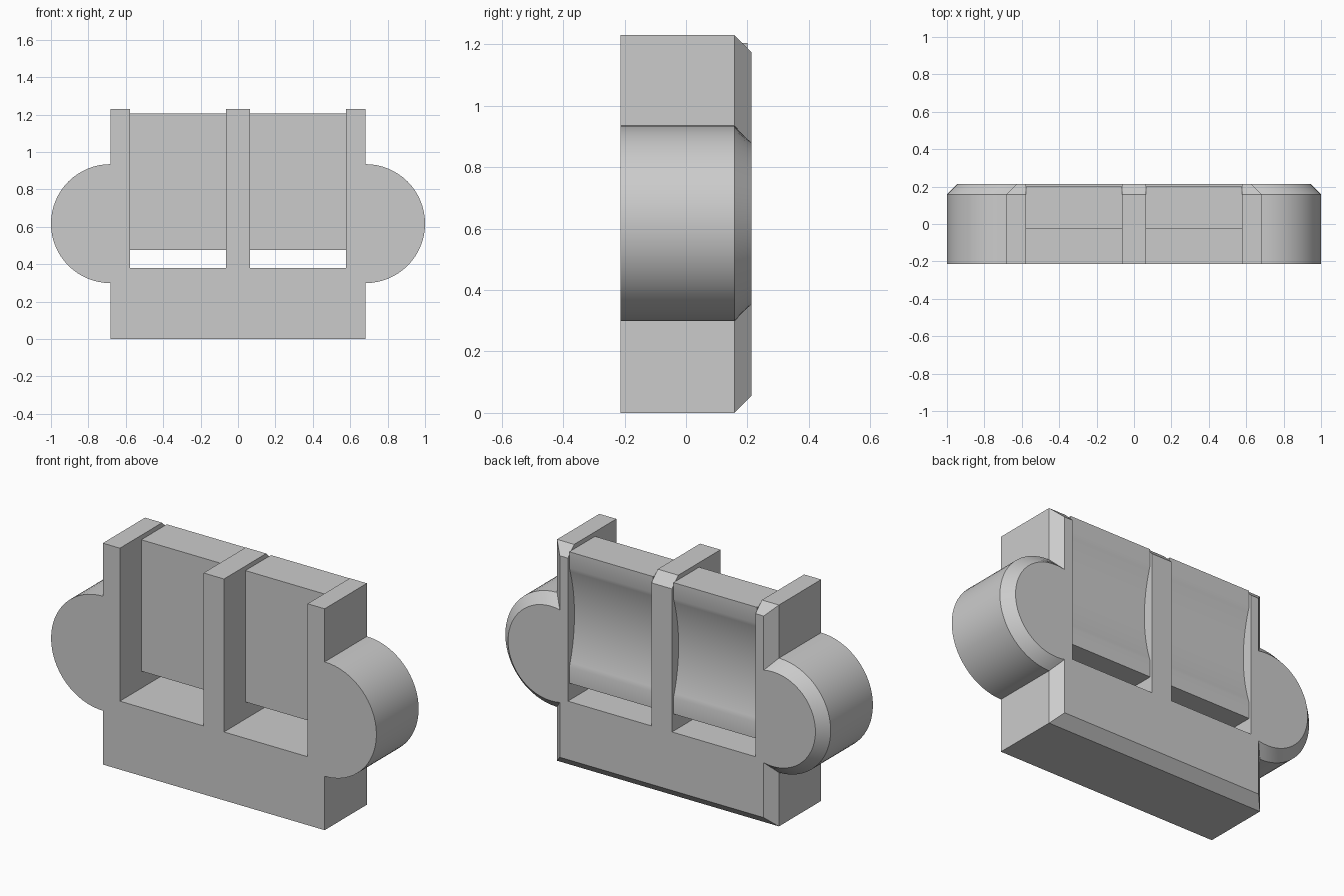
import bpy, bmesh
from math import acos, asin, cos, sin, pi

if "Cube" in bpy.data.objects:
    bpy.data.objects.remove(bpy.data.objects["Cube"])

HALF_W, HEIGHT, DEPTH = 0.682, 1.23, 0.213
BEVEL, EAR_R, EAR_Z = 0.055, 0.318, 0.617
SLOT_IN, SLOT_OUT, SLOT_Z = 0.063, 0.577, 0.38


def loft(name, rings):
    """Closed solid through matching point rings, capped at both ends."""
    bm = bmesh.new()
    loops = [[bm.verts.new(p) for p in ring] for ring in rings]
    n = len(loops[0])
    for a, b in zip(loops, loops[1:]):
        for i in range(n):
            j = (i + 1) % n
            bm.faces.new((a[i], a[j], b[j], b[i]))
    bm.faces.new(loops[0])
    bm.faces.new(loops[-1])
    bmesh.ops.recalc_face_normals(bm, faces=bm.faces)
    mesh = bpy.data.meshes.new(name)
    bm.to_mesh(mesh)
    bm.free()
    obj = bpy.data.objects.new(name, mesh)
    bpy.context.collection.objects.link(obj)
    bpy.ops.object.select_all(action='DESELECT')
    obj.select_set(True)
    bpy.context.view_layer.objects.active = obj
    bpy.ops.object.shade_smooth_by_angle(angle=pi / 6)
    return obj


def frame_ring(y, d):
    """Frame outline with rounded ears and open slots; outer edge inset by d."""
    r = EAR_R - d
    a = acos(-d / r)
    side, top, segs = HALF_W - d, HEIGHT - d, 32
    right = [(side, d)]
    for i in range(segs + 1):
        t = -a + 2 * a * i / segs
        right.append((HALF_W + r * cos(t), EAR_Z + r * sin(t)))
    right += [(side, top), (SLOT_OUT, top), (SLOT_OUT, SLOT_Z),
              (SLOT_IN, SLOT_Z), (SLOT_IN, top)]
    outline = right + [(-x, z) for x, z in reversed(right)]
    return [(x, y, z) for x, z in outline]


# Frame with posts, ears and a chamfered rear rim
loft("frame", [frame_ring(-DEPTH, 0), frame_ring(DEPTH - BEVEL, 0),
               frame_ring(DEPTH, BEVEL)])

# Panel section with a shallow hollow across the rear face
z0, z1, back, sag = 0.565, 1.115, 0.2, 0.045
half = (z1 - z0) / 2
radius = (half ** 2 + sag ** 2) / (2 * sag)
span = asin(half / radius)
section = [(-0.025, 1.205), (-0.025, 0.475), (back, 0.475)]
for i in range(25):
    t = span * (i / 12 - 1)
    section.append((back - sag + radius - radius * cos(t),
                    (z0 + z1) / 2 + radius * sin(t)))
section.append((back, 1.205))

# Two panels set between the posts
for name, s in (("left_panel", -1), ("right_panel", 1)):
    loft(name, [[(s * x, y, z) for y, z in section] for x in (SLOT_IN, SLOT_OUT)])
